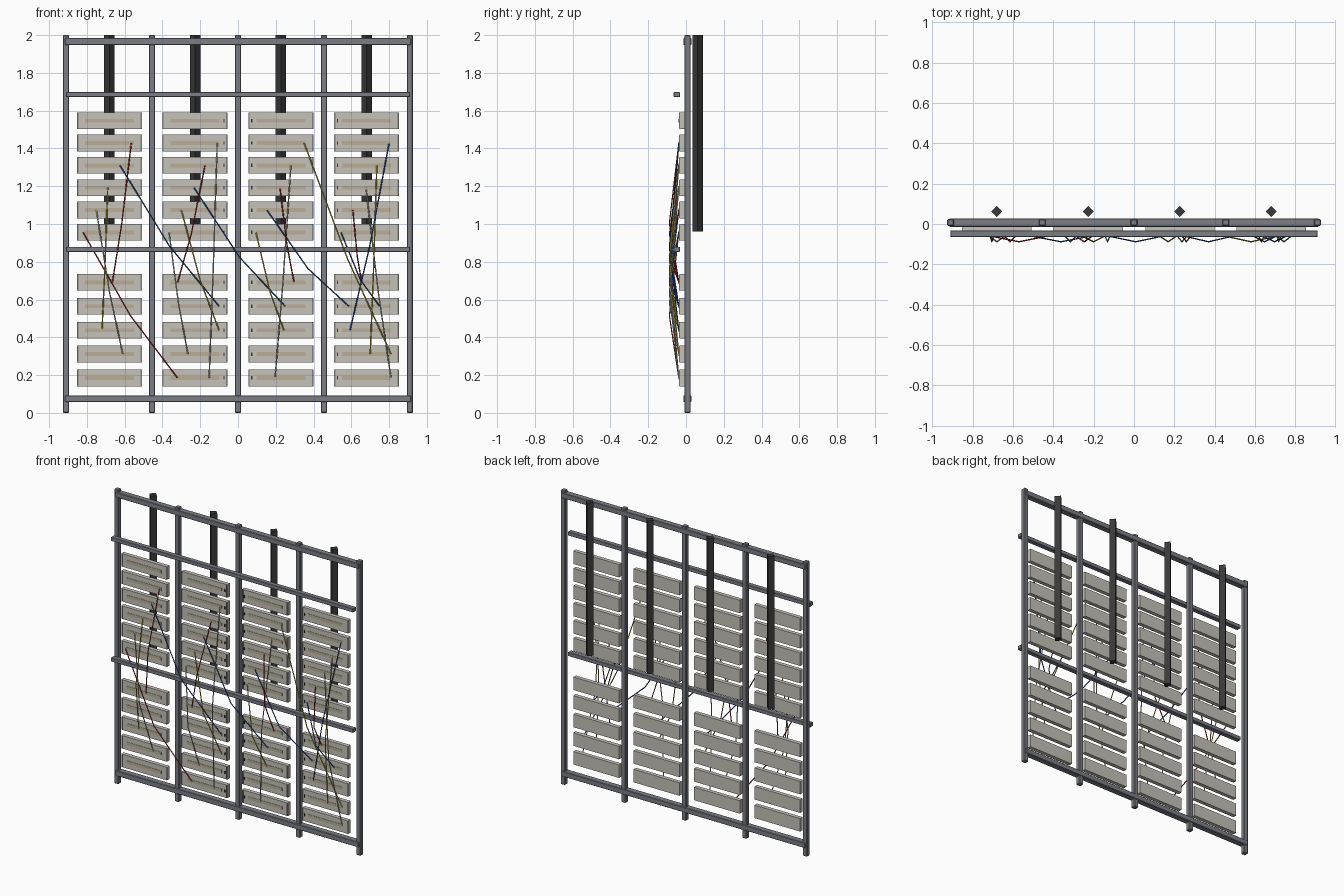
import bpy, bmesh, math
from mathutils import Vector

if "Cube" in bpy.data.objects:
    bpy.data.objects.remove(bpy.data.objects["Cube"])


def mat(name, r, g, b):
    m = bpy.data.materials.new(name)
    m.diffuse_color = (r, g, b, 1)
    m.use_nodes = True
    m.node_tree.nodes["Principled BSDF"].inputs["Base Color"].default_value = m.diffuse_color
    return m


STEEL = mat("steel_grey", 0.20, 0.21, 0.235)
PANEL = mat("panel_grey", 0.56, 0.54, 0.49)
STRIP = mat("label_beige", 0.48, 0.43, 0.31)
EDGE = mat("end_grey", 0.22, 0.22, 0.22)
DARK = mat("duct_black", 0.04, 0.04, 0.042)
CABLES = [("red", mat("cable_red", 0.45, 0.03, 0.03)),
          ("blue", mat("cable_blue", 0.03, 0.10, 0.42)),
          ("yellow", mat("cable_yellow", 0.60, 0.48, 0.05)),
          ("grey", mat("cable_grey", 0.55, 0.55, 0.52))]


def finish(bm, name, material):
    bmesh.ops.recalc_face_normals(bm, faces=bm.faces)
    me = bpy.data.meshes.new(name)
    bm.to_mesh(me)
    bm.free()
    me.materials.append(material)
    ob = bpy.data.objects.new(name, me)
    bpy.context.collection.objects.link(ob)
    return ob


def box(name, material, x, y, z, bevel=0):
    """Box from (min, max) pairs."""
    bm = bmesh.new()
    bmesh.ops.create_cube(bm, size=1)
    for v in bm.verts:
        v.co = [(a + b) / 2 + c * (b - a) for c, (a, b) in zip(v.co, (x, y, z))]
    if bevel:
        bmesh.ops.bevel(bm, geom=bm.edges[:], offset=bevel, segments=1, affect='EDGES')
    return finish(bm, name, material)


def tube(name, material, points, r, sides=6):
    """Polygonal tube through points."""
    bm = bmesh.new()
    pts = [Vector(p) for p in points]
    rings = []
    for i, p in enumerate(pts):
        d = (pts[min(i + 1, len(pts) - 1)] - pts[max(i - 1, 0)]).normalized()
        u = d.cross(Vector((0, 1, 0))).normalized()
        w = d.cross(u)
        rings.append([bm.verts.new(p + r * (u * math.cos(t) + w * math.sin(t)))
                      for t in (2 * math.pi * k / sides for k in range(sides))])
    for a, b in zip(rings, rings[1:]):
        for k in range(sides):
            n = (k + 1) % sides
            bm.faces.new((a[k], a[n], b[n], b[k]))
    bm.faces.new(rings[0])
    bm.faces.new(rings[-1])
    return finish(bm, name, material)


# Frame posts
for i in range(5):
    x = -0.91 + i * 0.455
    box(f"post_{i + 1}", STEEL, (x - 0.0165, x + 0.0165), (-0.009, 0.024), (0, 2), 0.004)

# Top and bottom rails
for name, z in (("bottom_rail", 0.075), ("top_rail", 1.966)):
    box(name, STEEL, (-0.915, 0.915), (-0.014, 0.028), (z - 0.018, z + 0.018), 0.003)

# Front cable bars
for name, z in (("lower_cable_bar", 0.866), ("upper_cable_bar", 1.685)):
    box(name, STEEL, (-0.91, 0.91), (-0.065, -0.032), (z - 0.013, z + 0.013), 0.002)

# Patch panels with end plates, label strips and small sockets
ROWS = [1.547 - 0.1183 * i for i in range(6)] + [0.691 - 0.1265 * i for i in range(5)]
for c, cx in enumerate((-0.681, -0.227, 0.228, 0.681)):
    for r, z in enumerate(ROWS):
        tag = f"{c + 1}_{r + 1}"
        box(f"panel_{tag}", PANEL, (cx - 0.172, cx + 0.172), (-0.035, -0.008), (z - 0.044, z + 0.044))
        box(f"label_strip_{tag}", STRIP, (cx - 0.13, cx + 0.13), (-0.037, -0.034), (z - 0.010, z + 0.010))
        for s in (-1, 1):
            x = cx + s * 0.166
            box(f"end_plate_{tag}_{'left' if s < 0 else 'right'}", EDGE,
                (x - 0.002, x + 0.002), (-0.037, -0.034), (z - 0.042, z + 0.042))
        if c:
            x = cx + (0.153 if c == 1 else -0.155)
            box(f"socket_{tag}", DARK, (x - 0.003, x + 0.003), (-0.039, -0.034), (z - 0.009, z + 0.009))

# Rear cable ducts, square turned on edge
for i, x in enumerate((-0.681, -0.227, 0.227, 0.681)):
    tube(f"rear_duct_{i + 1}", DARK, [(x, 0.062, 0.96), (x, 0.062, 2.0)], 0.028, 4)

# Patch cables: x, row at the top end and x, row at the bottom end, colours in turn
RUNS = [
    (-0.82, 5, -0.32, 10), (-0.625, 2, -0.10, 7), (-0.69, 3, -0.72, 8), (-0.75, 4, -0.61, 9),
    (-0.565, 1, -0.665, 6), (-0.233, 3, 0.25, 7), (-0.30, 4, -0.10, 8), (-0.365, 5, -0.265, 9),
    (-0.175, 2, -0.32, 6), (0.153, 4, 0.587, 7), (0.095, 5, 0.243, 8), (-0.11, 1, -0.153, 10),
    (0.222, 3, 0.297, 6), (0.545, 5, 0.75, 7), (0.35, 1, 0.81, 9), (0.28, 2, 0.196, 10),
    (0.608, 4, 0.655, 6), (0.80, 1, 0.593, 8), (0.735, 2, 0.70, 9), (0.677, 3, 0.81, 10),
]
for i, (x1, r1, x2, r2) in enumerate(RUNS):
    # order of the list follows red, blue, yellow, grey
    name, m = CABLES[i % 4]
    a, b = Vector((x1, -0.038, ROWS[r1])), Vector((x2, -0.038, ROWS[r2]))
    mid = (a + b) / 2 + Vector((0, -0.050, -0.055))
    tube(f"{name}_cable_{i + 1}", m, [a, mid, b], 0.0035)
